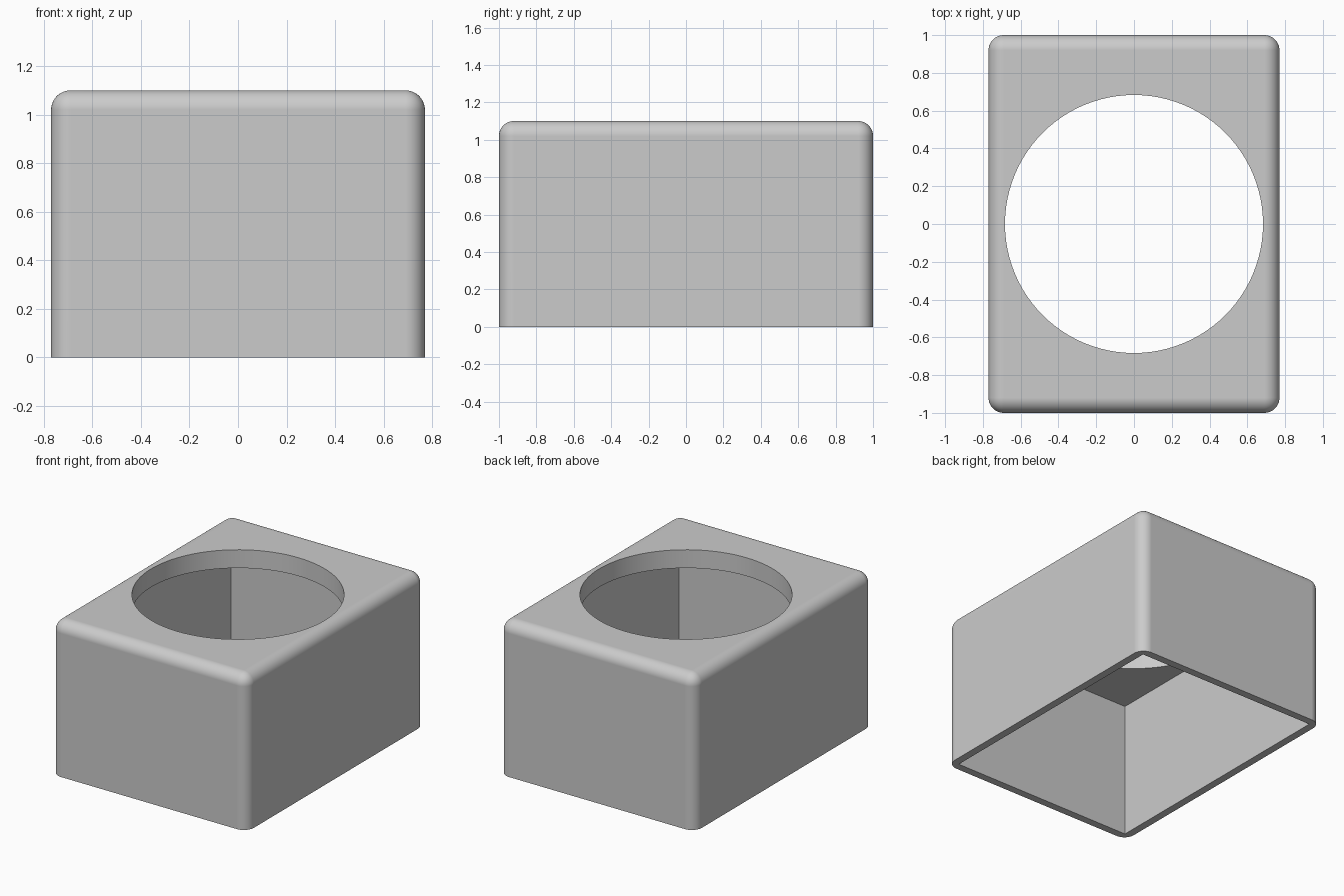
import bpy
import bmesh
from math import radians
from mathutils import Matrix, Vector

default = bpy.data.objects.get("Cube")
if default:
    bpy.data.objects.remove(default, do_unlink=True)

WIDTH, DEPTH, HEIGHT = 1.54, 2.0, 1.1
WALL, CEILING, ROUND = 0.055, 0.13, 0.08
HOLE_RADIUS = 0.683

grey = bpy.data.materials.new("plain grey")
grey.use_nodes = True
colour = (0.6, 0.6, 0.6, 1)
grey.diffuse_color = colour
grey.node_tree.nodes["Principled BSDF"].inputs["Base Color"].default_value = colour


def make_object(name, bm):
    mesh = bpy.data.meshes.new(name)
    bm.to_mesh(mesh)
    bm.free()
    mesh.materials.append(grey)
    obj = bpy.data.objects.new(name, mesh)
    bpy.context.collection.objects.link(obj)
    return obj


def box(width, depth, bottom, top):
    bm = bmesh.new()
    centre = Matrix.Translation((0, 0, (bottom + top) / 2))
    size = Matrix.Diagonal((width, depth, top - bottom, 1))
    bmesh.ops.create_cube(bm, size=1, matrix=centre @ size)
    return bm


# Outer shell: every edge rounded except those on the ground
bm = box(WIDTH, DEPTH, 0, HEIGHT)
rounded = [e for e in bm.edges if max(v.co.z for v in e.verts) > 0.01]
bmesh.ops.bevel(bm, geom=rounded, offset=ROUND, segments=10, profile=0.5,
                affect='EDGES', clamp_overlap=True)
housing = make_object("housing", bm)

# Square cavity open at the bottom
cavity = make_object("cavity_cutter", box(WIDTH - 2 * WALL, DEPTH - 2 * WALL,
                                          -0.2, HEIGHT - CEILING))

# Round opening through the top
bm = bmesh.new()
bmesh.ops.create_cone(bm, cap_ends=True, segments=96, radius1=HOLE_RADIUS,
                      radius2=HOLE_RADIUS, depth=0.6,
                      matrix=Matrix.Translation(Vector((0, 0, HEIGHT))))
opening = make_object("opening_cutter", bm)

bpy.ops.object.select_all(action='DESELECT')
bpy.context.view_layer.objects.active = housing
housing.select_set(True)
for cutter in (cavity, opening):
    cutter.hide_render = True
    cut = housing.modifiers.new(cutter.name, 'BOOLEAN')
    cut.operation = 'DIFFERENCE'
    cut.solver = 'EXACT'
    cut.object = cutter
    bpy.ops.object.modifier_apply(modifier=cut.name)
    bpy.data.objects.remove(cutter, do_unlink=True)

# Smooth rounds, crisp rims and flat walls
bpy.ops.object.shade_smooth_by_angle(angle=radians(30))
weighted = housing.modifiers.new("flat_walls", 'WEIGHTED_NORMAL')
weighted.keep_sharp = True
